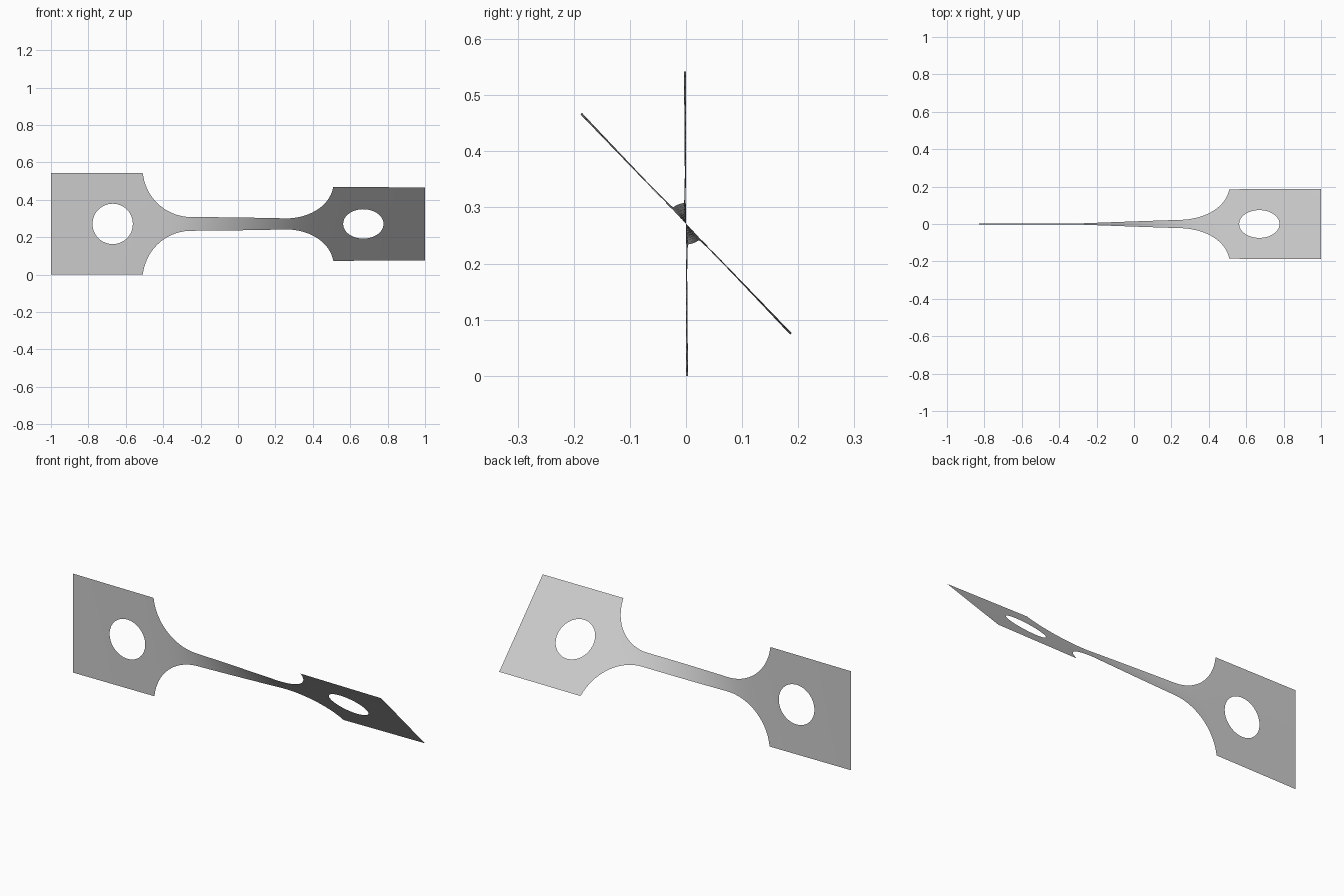
import bpy
import bmesh
from math import sin, cos, sqrt, radians
from mathutils import Vector

cube = bpy.data.objects.get("Cube")
if cube:
    bpy.data.objects.remove(cube, do_unlink=True)

HALF_NECK, HALF_TAB, FILLET = 0.037, 0.271, 0.26
NECK_END, TAB_START = 0.25, 0.51
HOLE_X, HOLE_R = 0.67, 0.108
TWIST = radians(44)
ROWS, RINGS, STEPS = 16, 8, 400


def half_width(x):
    """Half width of the flat strip: neck, round fillet, wide tab."""
    s = abs(x) - NECK_END
    if s <= 0:
        return HALF_NECK
    if abs(x) > TAB_START + 1e-6:
        return HALF_TAB
    return min(HALF_TAB, HALF_NECK + FILLET - sqrt(max(0, FILLET ** 2 - s * s)))


# Twist accumulates mainly where the strip is narrow
total = [0.0]
for i in range(STEPS):
    total.append(total[-1] + half_width(-1 + (2 * i + 1) / STEPS) ** -1.8)


def twist_at(x):
    t = min(max((x + 1) / 2 * STEPS, 0), STEPS - 1e-6)
    i = int(t)
    return TWIST * (total[i] + (total[i + 1] - total[i]) * (t - i)) / total[-1]


def add_grid(bm, rows, closed=False):
    """Join rows of flat points with quads."""
    grid = [[bm.verts.new((p[0], 0, p[1])) for p in row] for row in rows]
    for a, b in zip(grid, grid[1:]):
        n = len(a)
        for j in range(n if closed else n - 1):
            k = (j + 1) % n
            bm.faces.new((a[j], a[k], b[k], b[j]))


bm = bmesh.new()

# Neck with fillets
columns = [TAB_START * (2 * i / 80 - 1) for i in range(81)]
for x in (-1, 1):                       # extra columns where the fillet is steep
    columns += [x * (TAB_START - d) for d in (0.0005, 0.002, 0.004, 0.008)]
add_grid(bm, [[(x, half_width(x) * (2 * j / ROWS - 1)) for j in range(ROWS + 1)]
              for x in sorted(columns)])

# Tabs: rings running from the round hole out to the rectangle
corners = [Vector(c) for c in ((TAB_START, -HALF_TAB), (1, -HALF_TAB),
                               (1, HALF_TAB), (TAB_START, HALF_TAB))]
border = [corners[c].lerp(corners[(c + 1) % 4], j / ROWS)
          for c in range(4) for j in range(ROWS)]
centre = Vector((HOLE_X, 0))
hole = [centre + (p - centre).normalized() * HOLE_R for p in border]
for side in (-1, 1):
    add_grid(bm, [[(side * q.x, q.y) for q in
                   (h.lerp(b, r / RINGS) for h, b in zip(hole, border))]
                  for r in range(RINGS + 1)], closed=True)

bmesh.ops.remove_doubles(bm, verts=bm.verts, dist=0.0002)
bmesh.ops.recalc_face_normals(bm, faces=bm.faces)

# Twist the flat strip about its long axis and lift it onto the ground
for v in bm.verts:
    a, w = twist_at(v.co.x), v.co.z
    v.co.y, v.co.z = -w * sin(a), HALF_TAB + w * cos(a)

mesh = bpy.data.meshes.new("twisted_strip")
bm.to_mesh(mesh)
bm.free()
mesh.shade_smooth()
strip = bpy.data.objects.new("twisted_strip", mesh)
bpy.context.collection.objects.link(strip)

grey = bpy.data.materials.new("light_grey")
grey.use_nodes = True
colour = (0.6, 0.6, 0.6, 1)
grey.diffuse_color = colour
grey.node_tree.nodes["Principled BSDF"].inputs["Base Color"].default_value = colour
mesh.materials.append(grey)
